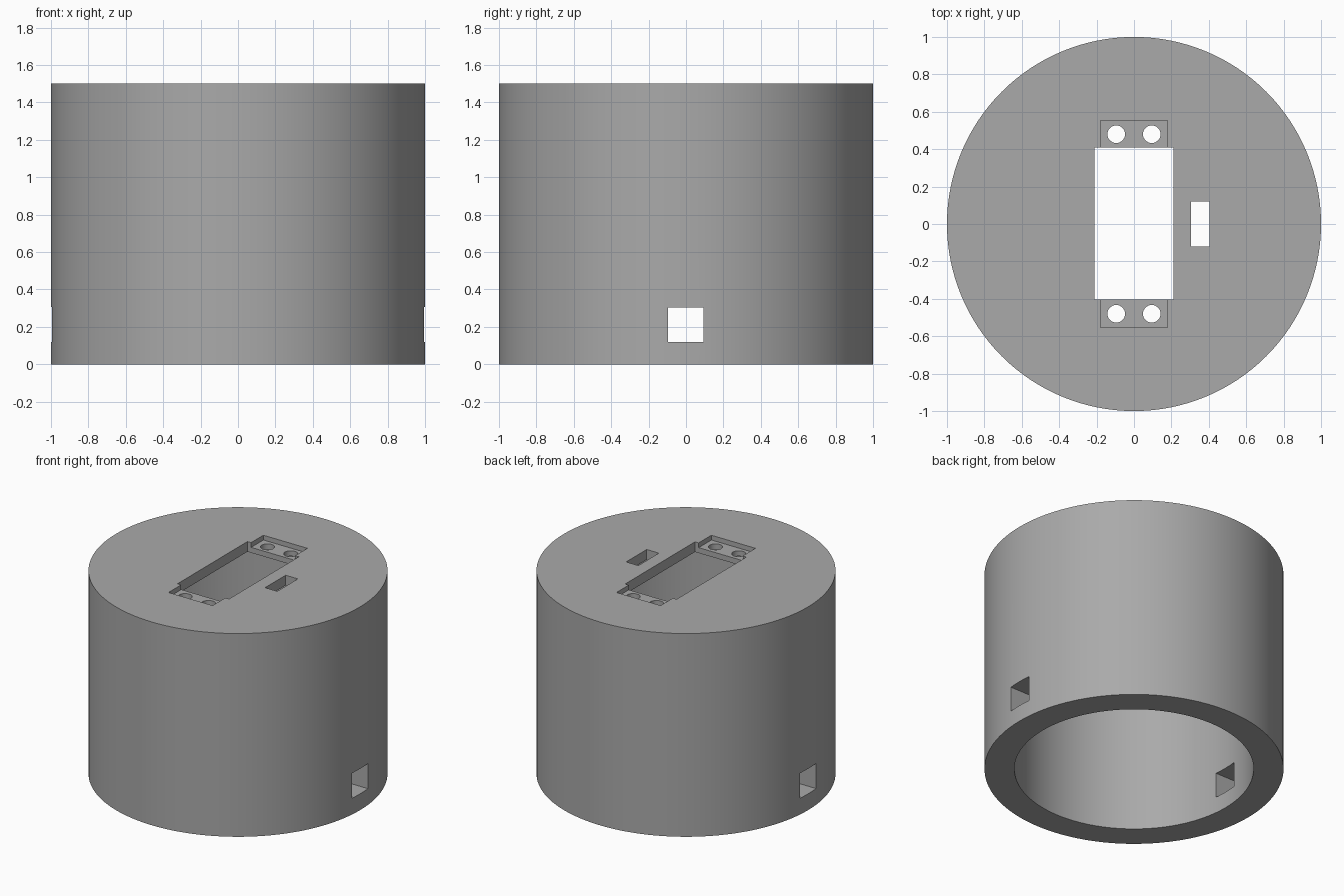
import bpy
from mathutils import Vector

old = bpy.data.objects.get("Cube")
if old:
    bpy.data.objects.remove(old, do_unlink=True)

HEIGHT = 1.5
PLATE = 0.075    # thickness of the closed top
RECESS = 0.035   # depth of the mounting tab pockets

grey = bpy.data.materials.new("grey plastic")
grey.use_nodes = True
grey.diffuse_color = (0.4, 0.4, 0.4, 1)
grey.node_tree.nodes["Principled BSDF"].inputs["Base Color"].default_value = (0.4, 0.4, 0.4, 1)


def cylinder(name, radius, low, high, x=0, y=0, sides=128):
    bpy.ops.mesh.primitive_cylinder_add(vertices=sides, radius=radius, depth=high - low,
                                        location=(x, y, (low + high) / 2))
    bpy.context.object.name = name
    return bpy.context.object


def box(name, low, high):
    low, high = Vector(low), Vector(high)
    bpy.ops.mesh.primitive_cube_add(size=1, location=(low + high) / 2)
    obj = bpy.context.object
    obj.name = name
    obj.scale = high - low
    return obj


# Outer body
body = cylinder("housing", 1, 0, HEIGHT)
body.data.materials.append(grey)

# Hollow interior, open at the bottom
cutters = [cylinder("interior_cutter", 0.8, -0.2, HEIGHT - PLATE)]

# Motor opening and cable slot through the top plate
top = HEIGHT + 0.1
cutters.append(box("motor_opening_cutter", (-0.21, -0.405, 1.2), (0.21, 0.41, top)))
cutters.append(box("cable_slot_cutter", (0.305, -0.12, 1.2), (0.405, 0.12, top)))

# Tab pockets with two screw holes at each end of the opening
for side, word in ((-1, "front"), (1, "back")):
    near, far = sorted((side * 0.38, side * 0.553))
    cutters.append(box(word + "_pocket_cutter", (-0.18, near, HEIGHT - RECESS), (0.18, far, top)))
    for x in (-0.095, 0.095):
        cutters.append(cylinder(word + "_screw_hole_cutter", 0.047, 1.2, top, x, side * 0.48, 32))

# Square ports through both side walls
cutters.append(box("side_port_cutter", (-1.2, -0.095, 0.12), (1.2, 0.093, 0.305)))

for cutter in cutters:
    cutter.hide_render = True
    cut = body.modifiers.new(cutter.name, 'BOOLEAN')
    cut.operation = 'DIFFERENCE'
    cut.solver = 'EXACT'
    cut.object = cutter

# Apply the cuts and remove the cutters
bpy.ops.object.select_all(action='DESELECT')
body.select_set(True)
bpy.context.view_layer.objects.active = body
for name in [m.name for m in body.modifiers]:
    bpy.ops.object.modifier_apply(modifier=name)
for cutter in cutters:
    bpy.data.objects.remove(cutter, do_unlink=True)
bpy.ops.object.shade_smooth_by_angle()
